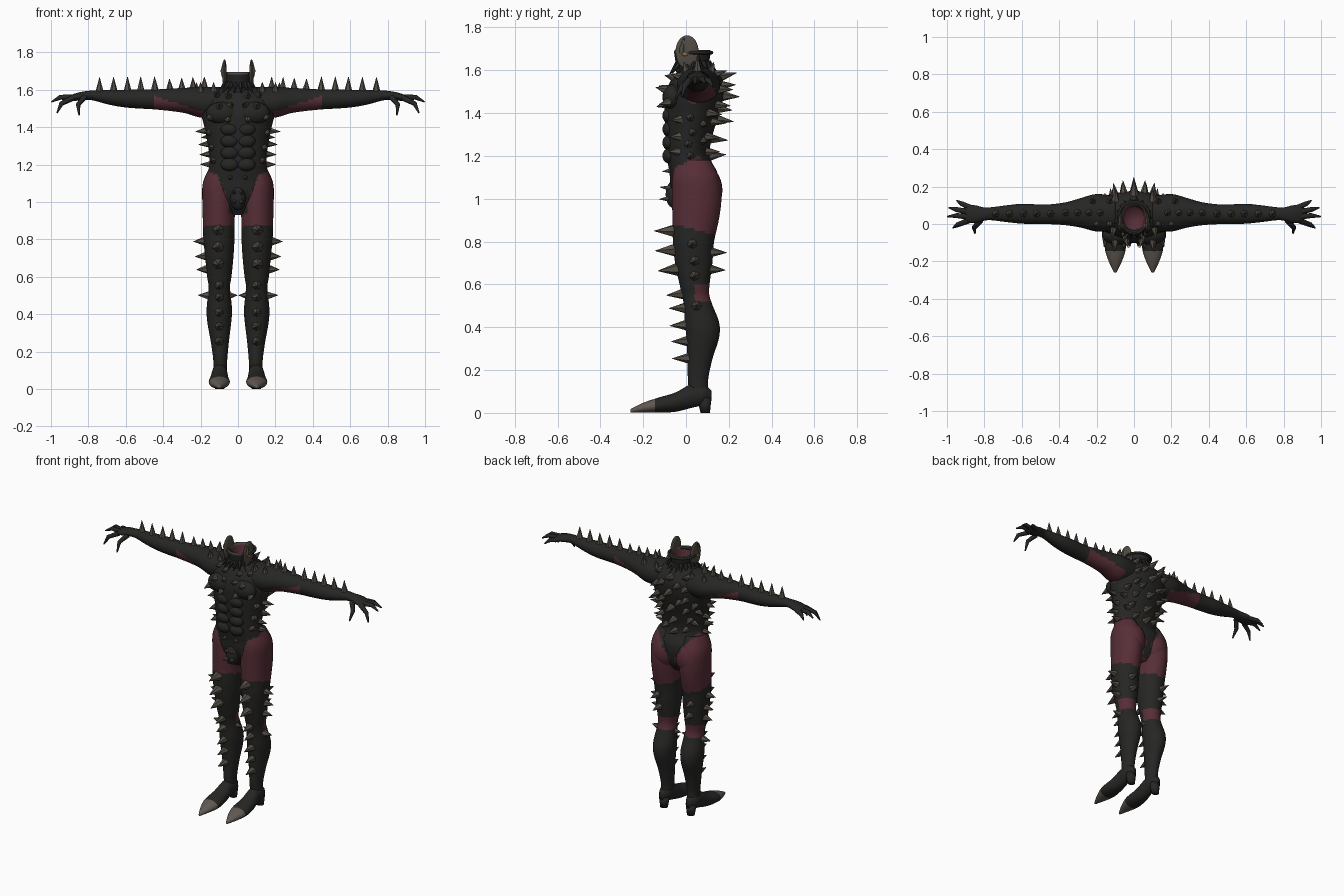
import bpy, bmesh, math, random
from mathutils import Vector, Matrix
from mathutils.bvhtree import BVHTree

random.seed(4)


def mat(name, rgb):
    m = bpy.data.materials.new(name)
    m.diffuse_color = (*rgb, 1)
    return m


MATS = [mat("black_hide", (0.019, 0.019, 0.018)), mat("maroon_skin", (0.095, 0.027, 0.037)),
        mat("spike_horn", (0.085, 0.073, 0.058)), mat("toe_horn", (0.12, 0.098, 0.083)),
        mat("gold", (0.25, 0.14, 0.03))]
BLACK, MAROON, HORN, TOE, GOLD = range(5)
skin_v, skin_f = [], []          # collected body surface, used to seat the spikes


def hide(c):
    """Body colour by position: bare thighs, knee backs and inner arms."""
    x, y, z = abs(c.x), c.y, c.z
    if z > 1.35:
        return MAROON if 0.19 < x < 0.45 and z < 1.485 + (x - 0.2) * 0.33 else BLACK
    if 0.52 < z < 0.6 and y > 0.04:
        return MAROON
    if z > 1.2 - 0.5 * abs(y - 0.06) or z < 0.865 - 0.25 * y:
        return BLACK
    edge = 0.05 + max(0, z - 1) * 0.42 if y < 0.06 else 0.022 + max(0, z - 1.04) * 0.7
    return MAROON if x > edge or z < 0.94 else BLACK


def foot_colour(c):
    return TOE if c.y < -0.15 else BLACK


def finish(name, bm, colour, smooth=True, body=False):
    bmesh.ops.recalc_face_normals(bm, faces=bm.faces)
    for f in bm.faces:
        f.material_index = colour(f.calc_center_median()) if callable(colour) else colour
        f.smooth = smooth
    if body:
        base = len(skin_v)
        bm.verts.index_update()
        skin_v.extend(v.co.copy() for v in bm.verts)
        skin_f.extend([base + v.index for v in f.verts] for f in bm.faces)
    me = bpy.data.meshes.new(name)
    bm.to_mesh(me)
    bm.free()
    for m in MATS:
        me.materials.append(m)
    ob = bpy.data.objects.new(name, me)
    bpy.context.collection.objects.link(ob)
    return ob


def smooth_rows(rows, sub):
    """Catmull-Rom interpolation between section rows."""
    out = []
    for i in range(len(rows) - 1):
        p = [rows[max(0, min(len(rows) - 1, i + k))] for k in (-1, 0, 1, 2)]
        for s in range(sub):
            t = s / sub
            out.append([0.5 * (2 * b + (c - a) * t + (2 * a - 5 * b + 4 * c - d) * t * t
                               + (3 * b - a - 3 * c + d) * t ** 3) for a, b, c, d in zip(*p)])
    return out + [list(rows[-1])]


def loft(name, axis, rows, colour, side=1, n=32, sub=5, body=True):
    """Ellipse sections (t, centre a, centre b, radius a, radius b) along an axis."""
    bm = bmesh.new()
    rings = []
    for t, a, b, ra, rb in smooth_rows(rows, sub):
        ring = []
        for k in range(n):
            w = 2 * math.pi * k / n
            u, v = a + ra * math.cos(w), b + rb * math.sin(w)
            x, y, z = {"x": (t, u, v), "y": (u, t, v), "z": (u, v, t)}[axis]
            ring.append(bm.verts.new((x * side, y, z)))
        rings.append(ring)
    for r, q in zip(rings, rings[1:]):
        for k in range(n):
            bm.faces.new((r[k], r[(k + 1) % n], q[(k + 1) % n], q[k]))
    bm.faces.new(rings[0])
    bm.faces.new(rings[-1])
    return finish(name, bm, colour, body=body)


def blob(name, centre, radii, colour, body=True):
    bm = bmesh.new()
    bmesh.ops.create_uvsphere(bm, u_segments=24, v_segments=16, radius=1)
    bm.transform(Matrix.Translation(centre) @ Matrix.Diagonal((*radii, 1)))
    return finish(name, bm, colour, body=body)


def tube(name, pts, radii, colour, cyclic=False):
    cu = bpy.data.curves.new(name, "CURVE")
    cu.dimensions, cu.bevel_depth, cu.bevel_resolution, cu.use_fill_caps = "3D", 1, 2, True
    sp = cu.splines.new("POLY")
    sp.points.add(len(pts) - 1)
    for p, co, r in zip(sp.points, pts, radii):
        p.co, p.radius = (*co, 1), r
    sp.use_cyclic_u = cyclic
    cu.materials.append(MATS[colour])
    bpy.context.collection.objects.link(bpy.data.objects.new(name, cu))


# Torso
loft("torso", "z", [(0.93, 0, 0.045, 0.05, 0.05), (0.98, 0, 0.045, 0.13, 0.085), (1.05, 0, 0.04, 0.172, 0.11),
                    (1.12, 0, 0.035, 0.175, 0.112), (1.2, 0, 0.01, 0.152, 0.10), (1.3, 0, 0.015, 0.16, 0.11),
                    (1.4, 0, 0.028, 0.18, 0.128), (1.48, 0, 0.038, 0.197, 0.136), (1.55, 0, 0.05, 0.185, 0.122),
                    (1.6, 0, 0.05, 0.125, 0.085), (1.625, 0, 0.035, 0.065, 0.06)], hide, n=64, sub=8)
blob("crotch_guard", (0, -0.055, 1.02), (0.042, 0.04, 0.065), BLACK)

for s, tag in ((1, "left"), (-1, "right")):
    # Muscles
    blob(f"pectoral_{tag}", (0.085 * s, -0.06, 1.475), (0.085, 0.05, 0.06), BLACK)
    for i, z in enumerate((1.2, 1.262, 1.325, 1.388)):
        blob(f"abdominal_{i}_{tag}", (0.045 * s, -0.08, z), (0.048, 0.03, 0.035), BLACK)
    blob(f"buttock_{tag}", (0.088 * s, 0.085, 1.04), (0.085, 0.085, 0.115), hide)

    # Leg, foot and heel
    loft(f"leg_{tag}", "z", [(0.07, 0.097, 0.062, 0.036, 0.045), (0.15, 0.095, 0.056, 0.037, 0.047),
                             (0.25, 0.097, 0.065, 0.048, 0.058), (0.35, 0.1, 0.078, 0.063, 0.076),
                             (0.42, 0.1, 0.075, 0.068, 0.08), (0.5, 0.1, 0.058, 0.061, 0.067),
                             (0.55, 0.1, 0.045, 0.057, 0.064), (0.6, 0.1, 0.04, 0.065, 0.07),
                             (0.7, 0.1, 0.036, 0.075, 0.087), (0.8, 0.102, 0.035, 0.083, 0.096),
                             (0.9, 0.103, 0.045, 0.085, 0.108), (1.0, 0.103, 0.05, 0.088, 0.115),
                             (1.1, 0.105, 0.045, 0.083, 0.108), (1.18, 0.1, 0.035, 0.055, 0.08)], hide, s, 48, 8)
    loft(f"foot_{tag}", "y", [(-0.26, 0.1, 0.01, 0.006, 0.008), (-0.2, 0.1, 0.024, 0.035, 0.023),
                              (-0.13, 0.1, 0.036, 0.056, 0.035), (-0.05, 0.1, 0.05, 0.05, 0.045),
                              (0.02, 0.098, 0.077, 0.042, 0.055), (0.08, 0.098, 0.085, 0.038, 0.048),
                              (0.118, 0.098, 0.08, 0.016, 0.025)], foot_colour, s)
    loft(f"heel_{tag}", "z", [(0, 0.098, 0.09, 0.024, 0.022), (0.07, 0.098, 0.085, 0.034, 0.034)], BLACK, s, 16, 1)

    # Arm with palm
    loft(f"arm_{tag}", "x", [(0.1, 0.055, 1.53, 0.095, 0.085), (0.2, 0.06, 1.533, 0.1, 0.082),
                             (0.28, 0.06, 1.542, 0.08, 0.068), (0.36, 0.055, 1.546, 0.062, 0.06),
                             (0.45, 0.052, 1.548, 0.053, 0.053), (0.52, 0.052, 1.55, 0.053, 0.051),
                             (0.6, 0.055, 1.552, 0.053, 0.047), (0.68, 0.055, 1.558, 0.045, 0.04),
                             (0.76, 0.055, 1.568, 0.035, 0.029), (0.8, 0.053, 1.57, 0.035, 0.024),
                             (0.85, 0.053, 1.564, 0.047, 0.022), (0.895, 0.053, 1.555, 0.045, 0.016),
                             (0.91, 0.053, 1.552, 0.03, 0.008)], hide, s, 32, 6)
    # Fingers and thumb: root, knuckle, tip
    digits = (("thumb", (0.82, 0.02, 1.56), (0.855, -0.02, 1.52), (0.85, -0.05, 1.465)),
              ("index", (0.885, 0.018, 1.555), (0.945, -0.005, 1.525), (0.968, -0.02, 1.475)),
              ("middle", (0.89, 0.04, 1.558), (0.95, 0.045, 1.56), (0.997, 0.04, 1.535)),
              ("ring", (0.89, 0.065, 1.556), (0.95, 0.078, 1.56), (0.99, 0.088, 1.538)),
              ("little", (0.87, 0.085, 1.556), (0.92, 0.108, 1.55), (0.948, 0.125, 1.525)))
    for nm, *pts in digits:
        tube(f"{nm}_finger_{tag}", [(x * s, y, z) for x, y, z in pts], (0.016, 0.013, 0.004), BLACK)

    # Cheek horn plates beside the open hood, with gold studs
    plate = blob(f"hood_plate_{tag}", (0.072 * s, 0.005, 1.685), (0.012, 0.054, 0.078), HORN, False)
    blob(f"hood_stud_{tag}", (0.083 * s, -0.005, 1.675), (0.005, 0.014, 0.009), GOLD, False)
    tube(f"hood_horn_{tag}", [(0.068 * s, -0.02, 1.67), (0.083 * s, -0.02, 1.7), (0.077 * s, -0.01, 1.75)],
         (0.014, 0.011, 0.003), HORN)

# Open hood: outer wall up, lip, then lining back down
hood = [(1.58, 0, 0.035, 0.075, 0.08), (1.63, 0, 0.03, 0.066, 0.078), (1.68, 0, 0.03, 0.074, 0.085),
        (1.695, 0, 0.03, 0.071, 0.082), (1.68, 0, 0.03, 0.063, 0.074), (1.63, 0, 0.03, 0.052, 0.06)]


def hood_colour(c):
    inner = math.hypot(c.x / 0.068, (c.y - 0.03) / 0.08) < (0.97 if c.z > 1.65 else 0.9)
    return HORN if c.z > 1.683 else MAROON if inner and c.z > 1.62 else BLACK


loft("hood", "z", hood, hood_colour, sub=4, body=False)
ring = [2 * math.pi * k / 32 for k in range(32)]
tube("hood_strap", [(0.082 * math.cos(a), 0.04 + 0.08 * math.sin(a), 1.682) for a in ring], [0.008] * 32, BLACK, True)

# Spikes are seated on the body by casting rays onto its surface
bvh = BVHTree.FromPolygons(skin_v, skin_f)


def add_spike(bm, base, direction, h, r):
    q = Vector((0, 0, 1)).rotation_difference(direction).to_matrix().to_4x4()
    m = Matrix.Translation(base + direction * (h / 2 - 0.008)) @ q @ Matrix.Rotation(random.random() * 6, 4, "Z")
    bmesh.ops.create_cone(bm, cap_ends=True, segments=6, radius1=r, radius2=0.001, depth=h, matrix=m)


def spikes(name, items, ray, h, r):
    """Items are ray start points; each is repeated on both sides."""
    bm = bmesh.new()
    for p in items:
        for s in ((1, -1) if p[0] else (1,)):
            o, d = Vector((p[0] * s, p[1], p[2])), Vector((ray[0] * s, ray[1], ray[2]))
            hit, nor, _, _ = bvh.ray_cast(o, d)
            if hit:
                add_spike(bm, hit, (nor * 0.4 - d * 0.6).normalized(), h, r)
    finish(name, bm, HORN, False)


IN, BACK, FRONT, DOWN = (-1, 0, 0), (0, 1, 0), (0, -1, 0), (0, 0, -1)
spikes("forearm_spikes", [(x, 0.055, 2) for x in (0.445, 0.52, 0.59, 0.665, 0.74)], DOWN, 0.078, 0.022)
spikes("upper_arm_spikes", [(x, 0.06, 2) for x in (0.18, 0.24, 0.3, 0.365)], DOWN, 0.062, 0.021)
spikes("shoulder_spikes", [(x, y, 2) for x, y in ((0.13, 0.0), (0.2, 0.0), (0.22, 0.12), (0.13, 0.12))],
       DOWN, 0.05, 0.02)
spikes("chest_spikes", [(x, -1, z) for x, z in ((0.05, 1.565), (0.11, 1.57), (0.1, 1.51), (0.04, 1.515), (0.055, 1.44),
                                                (0.15, 1.45), (0.155, 1.37), (0.14, 1.29), (0.13, 1.22))],
       BACK, 0.052, 0.022)
spikes("rib_spikes", [(1, y, z) for y, z in ((0.02, 1.38), (0.03, 1.31), (0.01, 1.255), (0.02, 1.2), (0.08, 1.35),
                                             (0.08, 1.27))], IN, 0.06, 0.021)
spikes("spine_spikes", [(0, 1, z) for z in (1.57, 1.48, 1.37, 1.28, 1.2)], FRONT, 0.085, 0.026)
spikes("back_spikes", [(x, 1, z) for x, z in ((0.1, 1.58), (0.1, 1.51), (0.055, 1.53), (0.1, 1.44), (0.06, 1.42),
                                              (0.14, 1.4), (0.09, 1.36), (0.1, 1.29), (0.07, 1.22))],
       FRONT, 0.07, 0.023)
spikes("crotch_spikes", [(0.018, -1, z) for z in (1.0, 1.05)] + [(0.04, -1, 1.13)], BACK, 0.045, 0.014)
spikes("thigh_front_spikes", [(0.105, -1, z) for z in (0.85, 0.76, 0.67)], BACK, 0.095, 0.032)
spikes("shin_spikes", [(0.1, -1, z) for z in (0.555, 0.49, 0.41, 0.335, 0.255)], BACK, 0.08, 0.026)
spikes("thigh_side_spikes", [(1, y, z) for y, z in ((0.03, 0.79), (0.04, 0.71), (0.04, 0.64), (0.05, 0.5))],
       IN, 0.062, 0.026)
spikes("thigh_back_spikes", [(0.12, 1, 0.75), (0.11, 1, 0.67)], FRONT, 0.075, 0.024)
spikes("inner_knee_spikes", [(0.002, 0.05, 0.5)], (1, 0, 0), 0.045, 0.02)

# Dark ragged collar hanging below the hood
bm = bmesh.new()
for k in range(18):
    a = 2 * math.pi * k / 18
    out = Vector((math.cos(a), math.sin(a), 0))
    add_spike(bm, Vector((0.07 * out.x, 0.035 + 0.075 * out.y, 1.63)),
              (out + Vector((0, 0, -0.9 - 0.5 * random.random()))).normalized(), 0.07, 0.016)
finish("collar_spikes", bm, BLACK, False)
